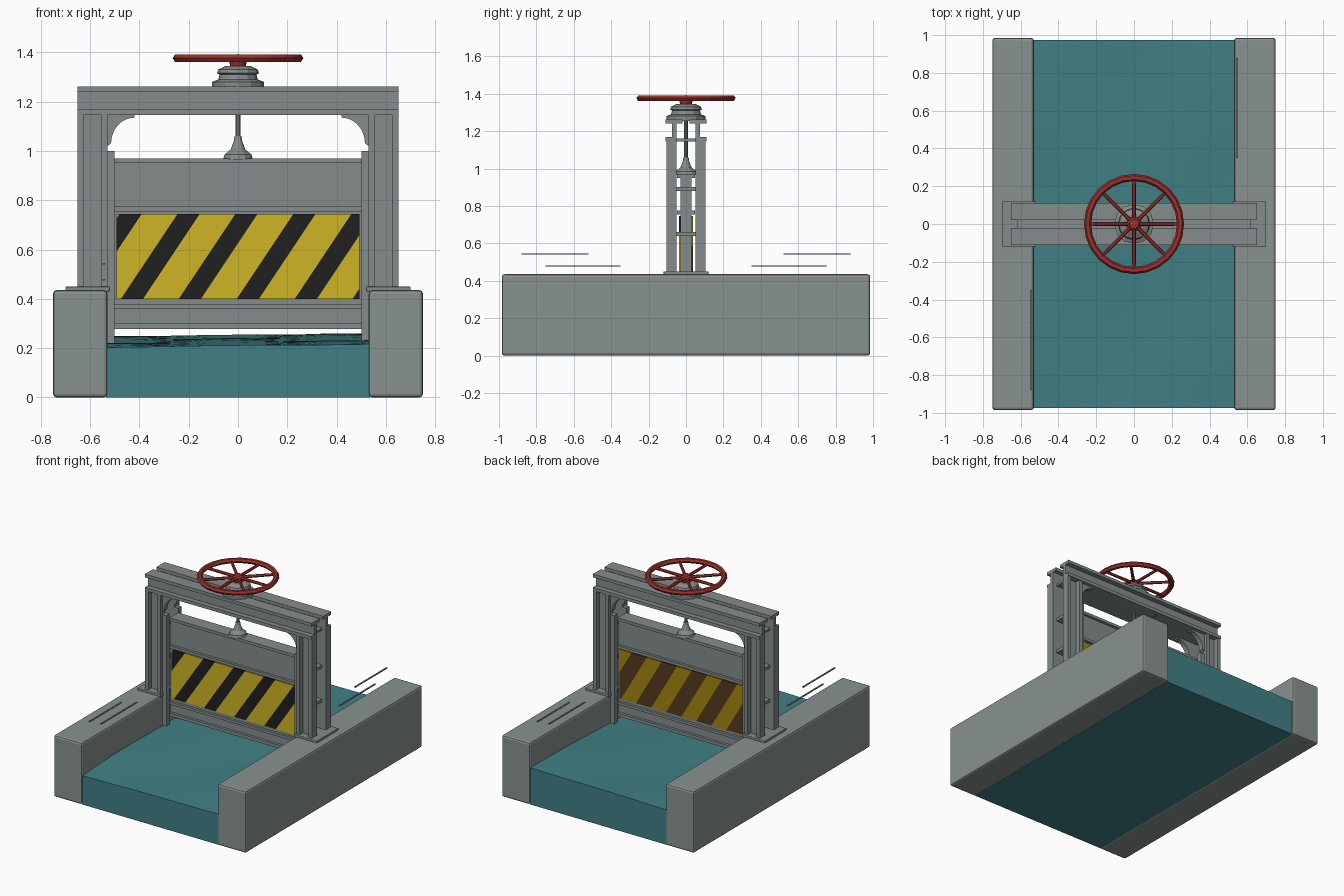
import bpy, bmesh, math
from mathutils import Vector, Matrix

if "Cube" in bpy.data.objects:
    bpy.data.objects.remove(bpy.data.objects["Cube"])


def mat(name, r, g, b):
    m = bpy.data.materials.new(name)
    m.diffuse_color = (r, g, b, 1)
    m.use_nodes = True
    m.node_tree.nodes["Principled BSDF"].inputs["Base Color"].default_value = m.diffuse_color
    return m


CONCRETE = mat("concrete_grey", 0.25, 0.29, 0.28)
STEEL = mat("steel_grey", 0.23, 0.265, 0.26)
WATER = mat("teal_water", 0.052, 0.215, 0.235)
RED = mat("wheel_red", 0.33, 0.03, 0.025)
YELLOW = mat("warning_yellow", 0.62, 0.46, 0.018)
BLACK = mat("warning_black", 0.014, 0.014, 0.014)
GOLD = mat("faded_gold", 0.38, 0.24, 0.005)
BROWN = mat("faded_brown", 0.09, 0.042, 0.012)


def finish(name, bm, *mats, bevel=0.0):
    bmesh.ops.recalc_face_normals(bm, faces=bm.faces)
    me = bpy.data.meshes.new(name)
    bm.to_mesh(me)
    bm.free()
    for m in mats:
        me.materials.append(m)
    ob = bpy.data.objects.new(name, me)
    bpy.context.collection.objects.link(ob)
    if bevel:
        mod = ob.modifiers.new("bevel", 'BEVEL')
        mod.width, mod.segments = bevel, 2
    return ob


def add_box(bm, lo, hi):
    lo, hi = Vector(lo), Vector(hi)
    m = Matrix.Translation((lo + hi) / 2) @ Matrix.Diagonal((*(hi - lo), 1))
    bmesh.ops.create_cube(bm, size=1, matrix=m)


def boxes(name, items, m, bevel=0.0):
    """Boxes given as (x0, x1, y0, y1, z0, z1)."""
    bm = bmesh.new()
    for x0, x1, y0, y1, z0, z1 in items:
        add_box(bm, (min(x0, x1), min(y0, y1), z0), (max(x0, x1), max(y0, y1), z1))
    return finish(name, bm, m, bevel=bevel)


def lathe(name, profile, m, sides=16):
    """Spin (radius, z) points around the z axis."""
    bm = bmesh.new()
    vs = [bm.verts.new((r, 0, z)) for r, z in profile]
    es = [bm.edges.new(p) for p in zip(vs, vs[1:])]
    bmesh.ops.spin(bm, geom=vs + es, cent=(0, 0, 0), axis=(0, 0, 1),
                   angle=2 * math.pi, steps=sides)
    bmesh.ops.remove_doubles(bm, verts=bm.verts, dist=1e-5)
    return finish(name, bm, m)


# channel walls, frame posts and corner brackets, one set per side
for side, s in (("left", -1), ("right", 1)):
    boxes(f"{side}_wall", [(s * 0.53, s * 0.75, -0.985, 0.985, 0, 0.435)], CONCRETE, 0.014)
    boxes(f"{side}_base_plate", [(s * 0.52, s * 0.70, -0.12, 0.12, 0.43, 0.45)], STEEL, 0.004)
    for end, t in (("front", -1), ("back", 1)):
        # outward-facing channel section: web plus two flanges
        boxes(f"{side}_{end}_post", [
            (s * 0.53, s * 0.65, t * 0.05, t * 0.07, 0.44, 1.15),
            (s * 0.53, s * 0.555, t * 0.05, t * 0.105, 0.44, 1.15),
            (s * 0.625, s * 0.65, t * 0.05, t * 0.105, 0.44, 1.15)], STEEL)
        # guide rail for the gate, running down into the water
        boxes(f"{side}_{end}_guide", [(s * 0.50, s * 0.535, t * 0.05, t * 0.085, 0.22, 1.0)], STEEL)
        # concave corner bracket under the beam
        bm = bmesh.new()
        pts = [(0.53, 1.15), (0.53, 1.02)]
        for i in range(7):
            a = math.radians(15 * i)
            pts.append((0.42 + 0.095 * math.cos(a), 1.03 + 0.105 * math.sin(a)))
        pts.append((0.42, 1.15))
        f = bm.faces.new([bm.verts.new((s * x, t * 0.05, z)) for x, z in pts])
        r = bmesh.ops.extrude_face_region(bm, geom=[f])
        bmesh.ops.translate(bm, vec=(0, t * 0.035, 0),
                            verts=[v for v in r["geom"] if isinstance(v, bmesh.types.BMVert)])
        finish(f"{side}_{end}_bracket", bm, STEEL)
    # thin tie plates across each pair of posts
    boxes(f"{side}_tie_plates", [(s * 0.56, s * 0.62, -0.06, 0.06, z, z + 0.02)
                                 for z in (0.64, 0.88)], STEEL)
    # broken rail slivers above the wall edge
    boxes(f"{side}_rail_slivers", [
        (s * 0.54, s * 0.55, s * 0.52, s * 0.88, 0.54, 0.546),
        (s * 0.54, s * 0.55, s * 0.35, s * 0.75, 0.475, 0.481)], STEEL)

# cross beam: two back-to-back channels on a bottom plate
for end, t in (("front", -1), ("back", 1)):
    boxes(f"{end}_beam", [
        (-0.65, 0.65, t * 0.05, t * 0.075, 1.16, 1.25),
        (-0.65, 0.65, t * 0.02, t * 0.11, 1.24, 1.262),
        (-0.65, 0.65, t * 0.05, t * 0.11, 1.145, 1.168)], STEEL)
boxes("beam_bottom_plate", [(-0.62, 0.62, -0.06, 0.06, 1.145, 1.16)], STEEL)

# water body with a gently waving top that rises toward the back
bm = bmesh.new()
bmesh.ops.create_grid(bm, x_segments=12, y_segments=18, size=1,
                      matrix=Matrix.Diagonal((0.535, 0.975, 1, 1)))
r = bmesh.ops.extrude_face_region(bm, geom=bm.faces[:])
for v in r["geom"]:
    if isinstance(v, bmesh.types.BMVert):
        x, y = v.co.x, v.co.y
        v.co.z = 0.232 + 0.022 * y + 0.012 * x + 0.008 * math.sin(7 * x + 2) * math.cos(5 * y)
finish("water", bm, WATER)
bpy.data.objects["water"].select_set(True)
bpy.context.view_layer.objects.active = bpy.data.objects["water"]
bpy.ops.object.shade_smooth_by_angle(angle=math.radians(30))

# gate leaf with edge frame and horizontal ribs
boxes("gate_panel", [(-0.505, 0.505, -0.03, 0.03, 0.28, 0.965)], STEEL)
boxes("gate_ribs", [(-0.50, 0.50, -0.048, 0.048, z0, z1)
                    for z0, z1 in ((0.278, 0.30), (0.36, 0.378), (0.755, 0.775), (0.95, 0.97))], STEEL)


# slanted warning stripes: plate cut along the stripe edges
def stripes(name, y0, y1, slant, start, period, width, light, dark):
    bm = bmesh.new()
    z0, z1 = 0.40, 0.745
    add_box(bm, (-0.492, y0, z0), (0.492, y1, z1))
    slope = slant / (z1 - z0)
    for k in range(-6, 7):
        for off in (0, width):
            bmesh.ops.bisect_plane(bm, geom=bm.verts[:] + bm.edges[:] + bm.faces[:],
                                   plane_co=(start + k * period + off, 0, z0),
                                   plane_no=(1, 0, -slope))
    for f in bm.faces:
        c = f.calc_center_median()
        u = (c.x - slope * (c.z - z0) - start) % period
        f.material_index = 1 if u < width else 0
    finish(name, bm, light, dark)


stripes("front_stripes", -0.037, -0.029, 0.23, -0.475, 0.235, 0.09, YELLOW, BLACK)
stripes("back_stripes", 0.029, 0.037, -0.2, -0.46, 0.235, 0.12, GOLD, BROWN)

# lifting lug, stem and gearbox pedestal
lathe("lifting_lug", [(0, 0.965), (0.06, 0.965), (0.055, 0.985), (0.03, 1.005),
                      (0.017, 1.04), (0.014, 1.06), (0, 1.06)], STEEL, 12)
lathe("stem", [(0, 1.05), (0.011, 1.05), (0.011, 1.39), (0, 1.39)], STEEL, 10)
lathe("pedestal", [(0, 1.255), (0.105, 1.255), (0.105, 1.28), (0.08, 1.29), (0.075, 1.31),
                   (0.085, 1.315), (0.08, 1.33), (0.05, 1.345), (0, 1.345)], STEEL, 12)

# hand wheel: rim, hub and spokes
ring = [(0.246 + 0.019 * math.cos(math.radians(60 * i)),
         1.376 + 0.017 * math.sin(math.radians(60 * i))) for i in range(7)]
lathe("wheel_rim", ring, RED, 24)
lathe("wheel_hub", [(0, 1.345), (0.032, 1.345), (0.038, 1.375), (0.025, 1.39), (0, 1.392)], RED, 12)
bm = bmesh.new()
for i in range(8):
    m = (Matrix.Rotation(math.radians(45 * i), 4, 'Z') @ Matrix.Translation((0.133, 0, 1.372))
         @ Matrix.Rotation(math.pi / 2, 4, 'Y'))
    bmesh.ops.create_cone(bm, cap_ends=True, segments=6, radius1=0.011, radius2=0.009,
                          depth=0.22, matrix=m)
finish("wheel_spokes", bm, RED)
